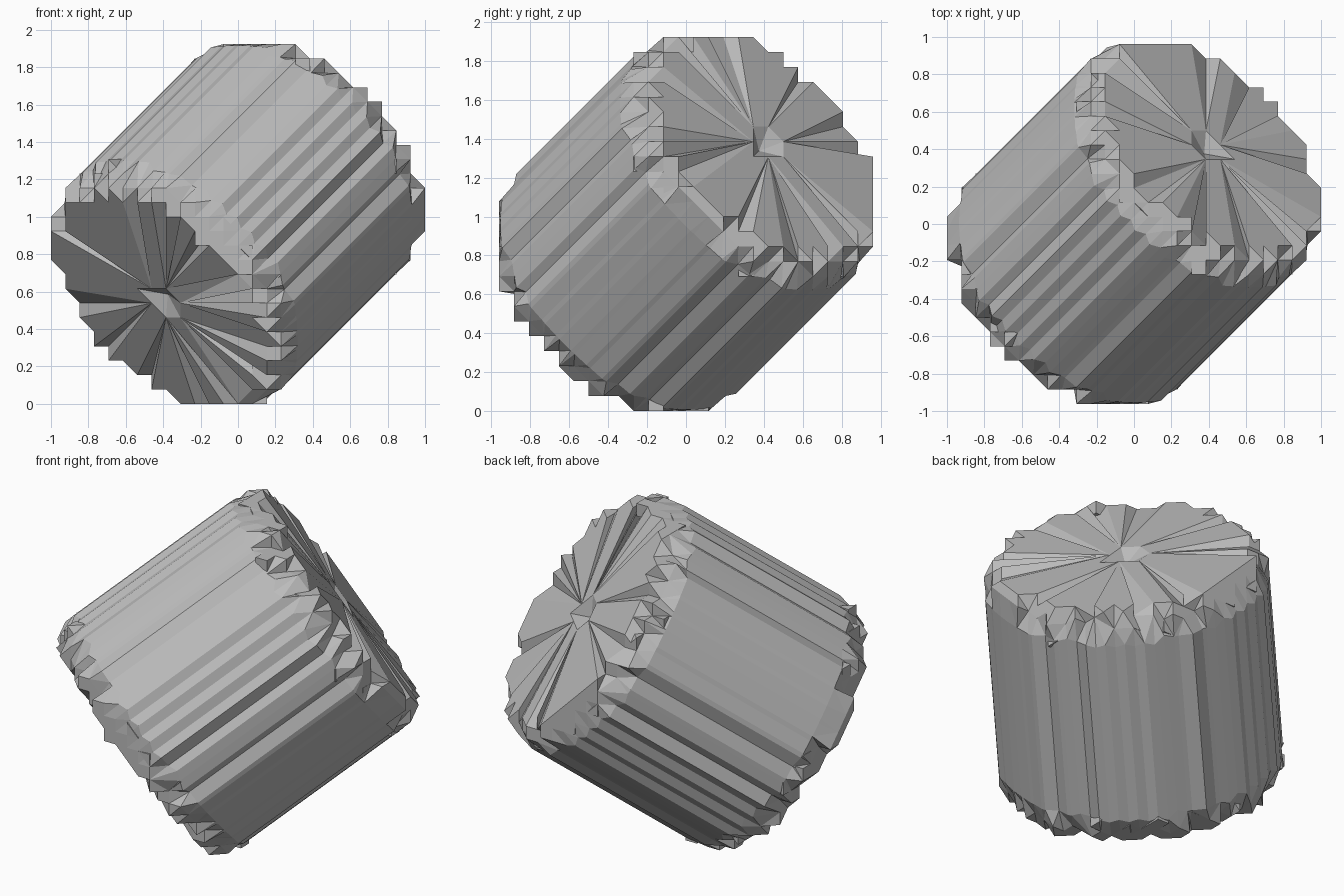
import bpy, bmesh, math, random
from mathutils import Vector

cube = bpy.data.objects.get("Cube")
if cube:
    bpy.data.objects.remove(cube)
random.seed(4)

CELL = 1 / 13
LAYER = CELL / math.sqrt(3)         # spacing of block corners along the axis
SEGMENTS = 90
CENTRE = Vector((0, 0, 12.5 * CELL))
AXIS = Vector((1, 1, 1)).normalized()
SIDE = Vector((1, -1, 0)).normalized()
ACROSS = AXIS.cross(SIDE)
GRID = Vector((0, CELL / 2, 0))

grey = bpy.data.materials.new("stone grey")
grey.use_nodes = True
grey.diffuse_color = (0.5, 0.5, 0.5, 1)
grey.node_tree.nodes["Principled BSDF"].inputs["Base Color"].default_value = grey.diffuse_color


def snap(p, flat=False):
    """Nearest corner of the block grid; flat keeps the point on its layer."""
    cells = (p - GRID) / CELL
    corner = [round(c) for c in cells]
    if flat:
        worst = max(range(3), key=lambda k: abs(cells[k] - corner[k]))
        corner[worst] += round(sum(cells)) - sum(corner)
    return Vector(corner) * CELL + GRID


def place(angle, radius, height):
    return (CENTRE + AXIS * height
            + (SIDE * math.cos(angle) + ACROSS * math.sin(angle)) * radius)


def ring(bm, radius, layer, flat, ridged, roughness):
    """Ring of points pulled towards the block grid by the given roughness."""
    verts = []
    for i in range(SEGMENTS):
        drop = 1 if ridged and random.random() < 0.2 else 0
        height = math.copysign(abs(layer) - drop, layer) * LAYER
        p = place(math.tau * i / SEGMENTS, radius, height)
        verts.append(bm.verts.new(p.lerp(snap(p, flat), roughness)))
    return verts


def bridge(bm, a, b):
    for i in range(SEGMENTS):
        j = (i + 1) % SEGMENTS
        bm.faces.new((a[i], a[j], b[j], b[i]))


def finish(bm, name, weld=True):
    if weld:
        bmesh.ops.remove_doubles(bm, verts=bm.verts, dist=0.002)
        bmesh.ops.dissolve_degenerate(bm, edges=bm.edges, dist=0.002)
        bmesh.ops.triangulate(bm, faces=bm.faces)
    bmesh.ops.recalc_face_normals(bm, faces=bm.faces)
    mesh = bpy.data.meshes.new(name)
    bm.to_mesh(mesh)
    bm.free()
    mesh.materials.append(grey)
    bpy.context.collection.objects.link(bpy.data.objects.new(name, mesh))


# Whole drum: recessed hub, fanned flat ends, stepped rims and fluted side
profile = [(0.1, 16, True, False, 1), (0.69, 16, True, True, 1),
           (0.745, 14.4, False, False, 1), (0.782, 12, False, False, 0.5)]
bm = bmesh.new()
stations = profile + [(r, -n, *rest) for r, n, *rest in reversed(profile)]
rings = [ring(bm, *station) for station in stations]
for a, b in zip(rings, rings[1:]):
    bridge(bm, a, b)
for loop, height in ((rings[0], 0.65), (rings[-1], -0.65)):
    hub = bm.verts.new(CENTRE + AXIS * height)
    for i in range(SEGMENTS):
        bm.faces.new((loop[i], loop[(i + 1) % SEGMENTS], hub))
finish(bm, "fluted_drum")

# Broken blocks scattered round both rims
for name, sign in (("upper_rim_blocks", 1), ("lower_rim_blocks", -1)):
    bm = bmesh.new()
    for i in range(44):
        angle = math.tau * (i + random.random()) / 44
        radius, height = random.choice(((0.67, 0.64), (0.70, 0.60), (0.73, 0.56)))
        corner = snap(place(angle, radius, sign * height) - Vector((1, 1, 1)) * CELL / 2)
        points = [corner + Vector((x, y, z)) * CELL
                  for x in (0, 1) for y in (0, 1) for z in (0, 1)]
        for _ in range(random.choice((0, 1, 2))):
            points.pop(random.randrange(len(points)))
        bmesh.ops.convex_hull(bm, input=[bm.verts.new(p) for p in points])
    finish(bm, name, weld=False)
